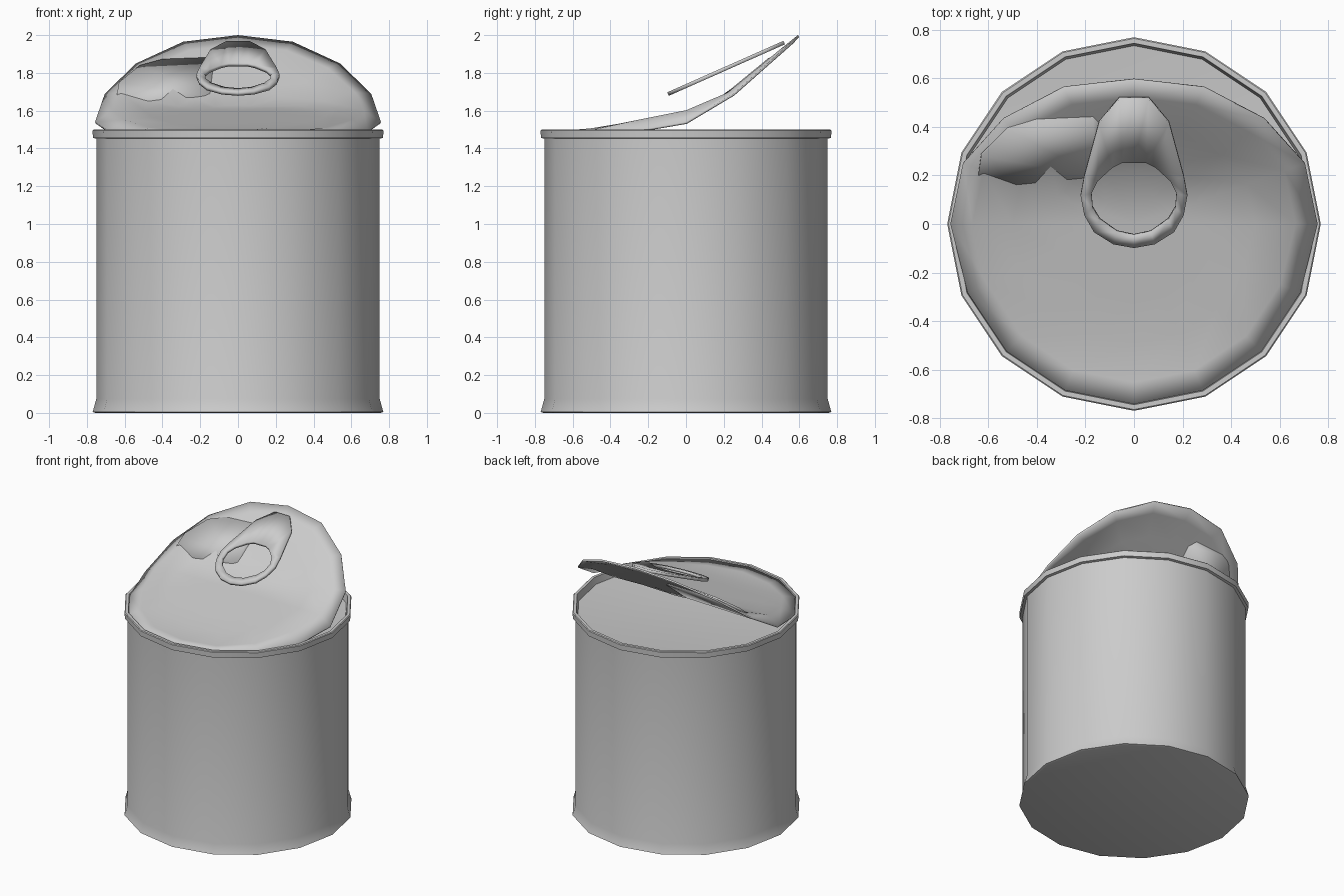
import bpy, bmesh, math

if "Cube" in bpy.data.objects:
    bpy.data.objects.remove(bpy.data.objects["Cube"])

N = 16
tin = bpy.data.materials.new("tin grey")
tin.diffuse_color = (0.6, 0.6, 0.6, 1)
tin.use_nodes = True
tin.node_tree.nodes["Principled BSDF"].inputs["Base Color"].default_value = tin.diffuse_color
tin.roughness = 0.5


def make(name, verts, faces, angle=40, thick=0, offset=-1):
    me = bpy.data.meshes.new(name)
    me.from_pydata(verts, [], faces)
    bm = bmesh.new()
    bm.from_mesh(me)
    bmesh.ops.remove_doubles(bm, verts=bm.verts, dist=1e-5)
    bmesh.ops.recalc_face_normals(bm, faces=bm.faces)
    # open sheets should face upward before they are thickened
    if thick and sum(f.normal.z for f in bm.faces) < 0:
        bmesh.ops.reverse_faces(bm, faces=bm.faces)
    bm.to_mesh(me)
    bm.free()
    ob = bpy.data.objects.new(name, me)
    bpy.context.collection.objects.link(ob)
    me.materials.append(tin)
    if thick:
        mod = ob.modifiers.new("thickness", 'SOLIDIFY')
        mod.thickness = thick
        mod.offset = offset
    bpy.ops.object.select_all(action='DESELECT')
    ob.select_set(True)
    bpy.context.view_layer.objects.active = ob
    bpy.ops.object.shade_smooth_by_angle(angle=math.radians(angle))
    return ob


def ring_faces(rows, n):
    return [(r * n + i, r * n + (i + 1) % n, (r + 1) * n + (i + 1) % n, (r + 1) * n + i)
            for r in range(rows - 1) for i in range(n)]


def lathe(name, profile):
    verts = [(r * math.cos(i * math.tau / N), r * math.sin(i * math.tau / N), z)
             for r, z in profile for i in range(N)]
    faces = ring_faces(len(profile), N)
    faces.append(tuple(range(N)))                       # bottom cap
    last = (len(profile) - 1) * N
    faces.append(tuple(range(last, last + N)))          # top cap
    return make(name, verts, faces)


# Can body with flared foot, rolled rim and recessed inner seal
lathe("can_body", [(0.755, 0), (0.77, 0.005), (0.765, 0.02), (0.75, 0.075), (0.75, 1.452),
                   (0.768, 1.456), (0.77, 1.495), (0.765, 1.5), (0.745, 1.5),
                   (0.735, 1.45), (0.35, 1.42)])


# Lid: front stays on the rim, back is peeled up
def lid_height(y):
    if y > 0.14:
        return 1.63 + (y - 0.14) * 0.822
    return 1.49 + max(0, y + 0.56) * 0.2


lifted = {0: (0.757, 0.0, 1.54), 1: (0.705, 0.25, 1.69), 2: (0.54, 0.43, 1.85),
          3: (0.29, 0.56, 1.965), 4: (0, 0.592, 2.0)}
edge = []
for i in range(N):
    k = i if i <= 4 else 8 - i
    if k >= 0:
        x, y, z = lifted[k]
        edge.append((x if i <= 4 else -x, y, z))
    else:
        a = i * math.tau / N
        edge.append((0.742 * math.cos(a), 0.742 * math.sin(a), 1.492))
verts = list(edge)
for s in (0.88, 0.66, 0.44, 0.22):
    verts += [(x * s, y * s, lid_height(y * s)) for x, y, z in edge]
faces = ring_faces(5, N)
verts.append((0, 0, lid_height(0)))
faces += [(4 * N + i, 4 * N + (i + 1) % N, 5 * N) for i in range(N)]
make("peeled_lid", verts, faces, 40, 0.012)

# Creased panel on the left of the lid
panel = [(-0.65, 0.145), (-0.15, 0.195), (-0.13, 0.4), (-0.17, 0.44),
         (-0.4, 0.43), (-0.52, 0.39), (-0.63, 0.28)]
make("lid_crease_panel", [(x, y, lid_height(y) + 0.005) for x, y in panel],
     [tuple(range(len(panel)))], 40, 0.02)

# Ring pull: mirrored outline and finger hole, tilted
outer = [(0, -.095), (.085, -.08), (.165, -.03), (.205, .04), (.22, .12),
         (.205, .2), (.145, .42), (.06, .52), (0, .52)]
hole = [(0, -.045), (.07, -.03), (.14, .02), (.17, .07), (.175, .13),
        (.15, .18), (.09, .235), (.05, .255), (0, .255)]


def loop(half):
    pts = half + [(-x, y) for x, y in reversed(half[1:-1])]
    return [(x, y, 1.688 + (y + 0.095) * 0.443) for x, y in pts]


make("pull_tab", loop(outer) + loop(hole), ring_faces(2, 16), 40, 0.02, 0)
